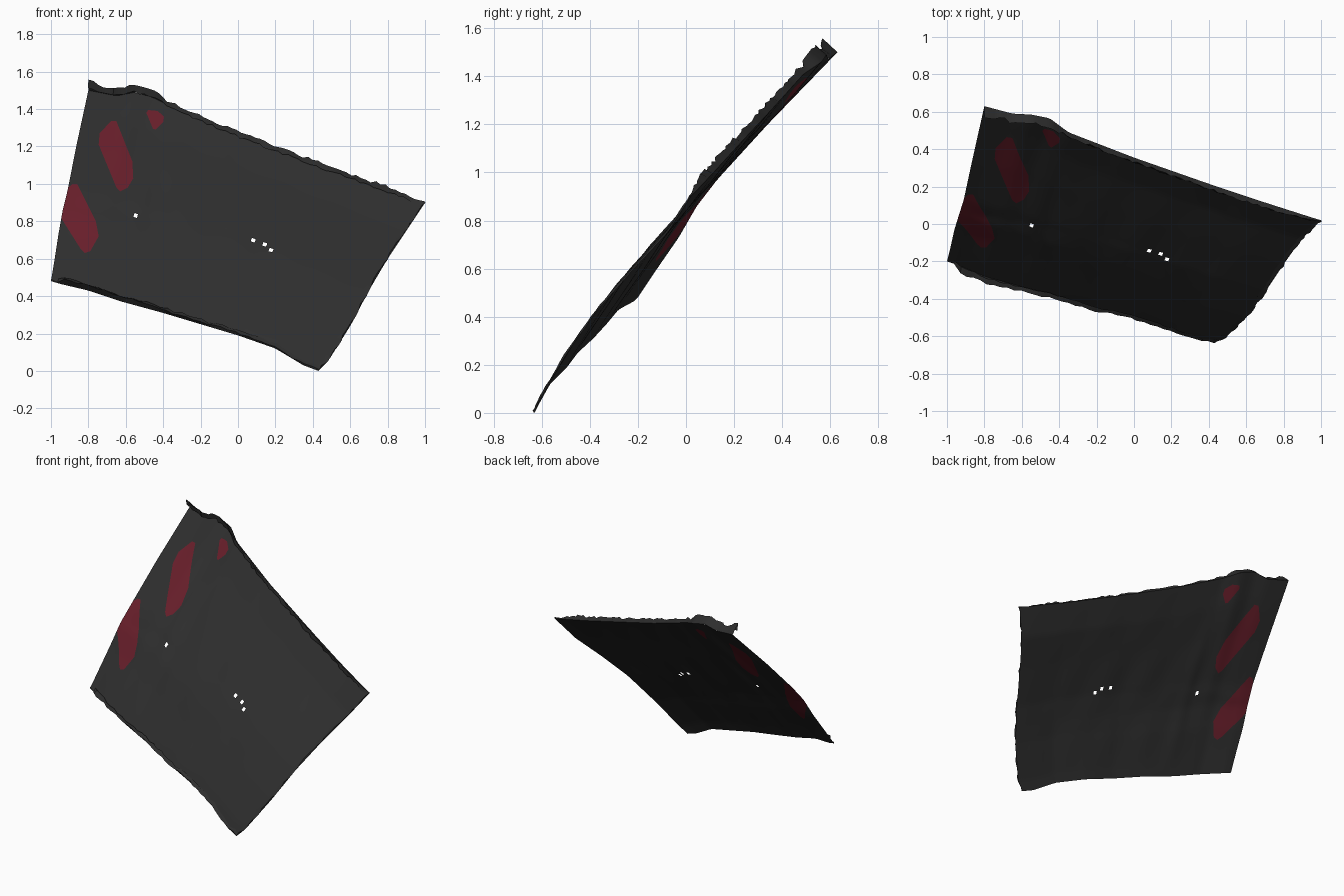
import bpy, bmesh, math, random
from mathutils import Vector as V

if "Cube" in bpy.data.objects:
    bpy.data.objects.remove(bpy.data.objects["Cube"])

random.seed(4)
NU, NV = 80, 50
FRONT = V((0, -0.77, 0.64))          # general facing of the sheet

def material(name, rgb):
    m = bpy.data.materials.new(name)
    m.diffuse_color = (*rgb, 1)
    m.use_nodes = True
    m.node_tree.nodes["Principled BSDF"].inputs["Base Color"].default_value = m.diffuse_color
    return m

cloth_mat = material("charcoal cloth", (0.027, 0.027, 0.027))
red_mat = material("dark red", (0.135, 0.013, 0.023))

# Outline of the cloth, four edges
bottom = [(-1, -.2, .48), (-.95, -.215, .465), (-.8, -.28, .43), (-.62, -.33, .37), (-.4, -.385, .31),
          (-.2, -.45, .25), (0, -.495, .19), (.2, -.565, .12), (.35, -.615, .03), (.43, -.63, 0)]
right = [(.43, -.63, 0), (.48, -.61, .05), (.6, -.5, .24), (.7, -.365, .43), (.8, -.215, .6),
         (.9, -.075, .75), (1, .02, .9)]
top = [(-.8, .63, 1.5), (-.65, .59, 1.47), (-.55, .585, 1.49), (-.45, .565, 1.46), (-.35, .49, 1.41),
       (0, .355, 1.26), (.4, .215, 1.11), (.7, .115, 1.0), (.95, .035, .915), (1, .02, .9)]
left = [(-1, -.2, .48), (-.98, -.12, .6), (-.96, -.03, .73), (-.937, .045, .86), (-.91, .13, .97),
        (-.865, .34, 1.2), (-.8, .63, 1.5)]

def along(path, t):
    """Point at fraction t of the path length."""
    pts = [V(p) for p in path]
    lens = [(b - a).length for a, b in zip(pts, pts[1:])]
    d = t * sum(lens)
    for a, b, l in zip(pts, pts[1:], lens):
        if d <= l:
            return a.lerp(b, d / l)
        d -= l
    return pts[-1]

def sheet(u, v):
    """Blend the four edges into a surface and add soft folds."""
    b, t, l, r = along(bottom, u), along(top, u), along(left, v), along(right, v)
    c = b.lerp(t, v) + l.lerp(r, u)
    c -= V(bottom[0]).lerp(V(bottom[-1]), u).lerp(V(top[0]).lerp(V(top[-1]), u), v)
    inner = 16 * u * (1 - u) * v * (1 - v)
    fold = 0.008 * math.exp(-((u - 0.27 + 0.06 * (v - .5)) / 0.03) ** 2)
    ripple = 0.003 * math.sin(38 * u + 5 * v) * math.sin(9 * v)
    # crease running in from the left edge, and a broad hollow beside it
    line = .36 + .12 * min(u / .5, 1)
    crease = 0.008 * math.exp(-abs(v - line) / .06) * max(0, 1 - u / .7) * min(1, u * 12)
    hollow = 0.012 * math.exp(-((u - .2) / .16) ** 2 - ((v - .65) / .3) ** 2) * min(1, u * 8) * min(1, (1 - v) * 8)
    return c + FRONT * (inner * (ripple - fold - .004) - crease - hollow)

# Cloth sheet
bm = bmesh.new()
grid = [[bm.verts.new(sheet(i / NU, j / NV)) for j in range(NV + 1)] for i in range(NU + 1)]
for i in range(NU):
    for j in range(NV):
        bm.faces.new((grid[i][j], grid[i + 1][j], grid[i + 1][j + 1], grid[i][j + 1]))

# Small torn holes
for hx, hz in ((-.545, .82), (.08, .69), (.14, .67), (.185, .65)):
    f = min(bm.faces, key=lambda f: (f.calc_center_median().x - hx) ** 2 + (f.calc_center_median().z - hz) ** 2)
    bm.faces.remove(f)

# Red patches, cut into the sheet along straight lines
patches = [
    [(-.96, .84), (-.96, .9), (-.93, .96), (-.885, 1.0), (-.86, 1.0), (-.76, .8), (-.745, .72), (-.79, .64),
     (-.82, .63), (-.84, .65)],
    [(-.745, 1.21), (-.74, 1.27), (-.68, 1.335), (-.65, 1.335), (-.565, 1.12), (-.56, 1.03),
     (-.59, .98), (-.63, .96), (-.65, .98)],
    [(-.49, 1.38), (-.48, 1.395), (-.43, 1.39), (-.395, 1.36), (-.4, 1.33), (-.44, 1.29), (-.455, 1.295)]]

def inside(poly, x, z, grow=0.0):
    for (ax, az), (bx, bz) in zip(poly, poly[1:] + poly[:1]):
        dx, dz = bx - ax, bz - az
        if (dx * (z - az) - dz * (x - ax)) / math.hypot(dx, dz) > grow:
            return False
    return True

for poly in patches:
    for (ax, az), (bx, bz) in zip(poly, poly[1:] + poly[:1]):
        near = [f for f in bm.faces if inside(poly, f.calc_center_median().x, f.calc_center_median().z, 0.03)]
        geom = set(near)
        for f in near:
            geom.update(f.edges, f.verts)
        bmesh.ops.bisect_plane(bm, geom=list(geom), plane_co=(ax, 0, az),
                               plane_no=(bz - az, 0, ax - bx), dist=1e-5)
    for f in bm.faces:
        c = f.calc_center_median()
        if inside(poly, c.x, c.z):
            f.material_index = 1

def finish(name, bm):
    me = bpy.data.meshes.new(name)
    bm.to_mesh(me)
    bm.free()
    me.materials.append(cloth_mat)
    me.materials.append(red_mat)
    ob = bpy.data.objects.new(name, me)
    bpy.context.collection.objects.link(ob)
    bpy.context.view_layer.objects.active = ob
    ob.select_set(True)
    bpy.ops.object.shade_smooth_by_angle(angle=math.radians(35))
    ob.select_set(False)

finish("cloth_sheet", bm)

# Ragged turned-up hems
def hem(name, point, inward, count, lift):
    bm = bmesh.new()
    prev = None
    for k in range(count + 1):
        t = k / count
        e = point(t)
        d = (inward(t) - e).normalized()
        h = lift(t) * random.uniform(.75, 1.15)
        row = [bm.verts.new(p) for p in (e, e + FRONT * h + d * random.uniform(-.006, .008),
                                         e + FRONT * h * .5 + d * random.uniform(.015, .03))]
        if prev:
            for a in range(2):
                bm.faces.new((prev[a], row[a], row[a + 1], prev[a + 1]))
        prev = row
    finish(name, bm)

hem("top_hem", lambda t: sheet(t, 1), lambda t: sheet(t, .9), 70,
    lambda t: .1 if t < .02 else (.06 if t < .22 else .034 * min(1, (1 - t) * 8 + .2)))
hem("bottom_hem", lambda t: sheet(t, 0), lambda t: sheet(t, .1), 40,
    lambda t: .004 if t < .03 else .045 * (1 - t) ** 1.5 + .01)
hem("right_hem", lambda t: sheet(1, t), lambda t: sheet(.93, t), 40, lambda t: .008)
